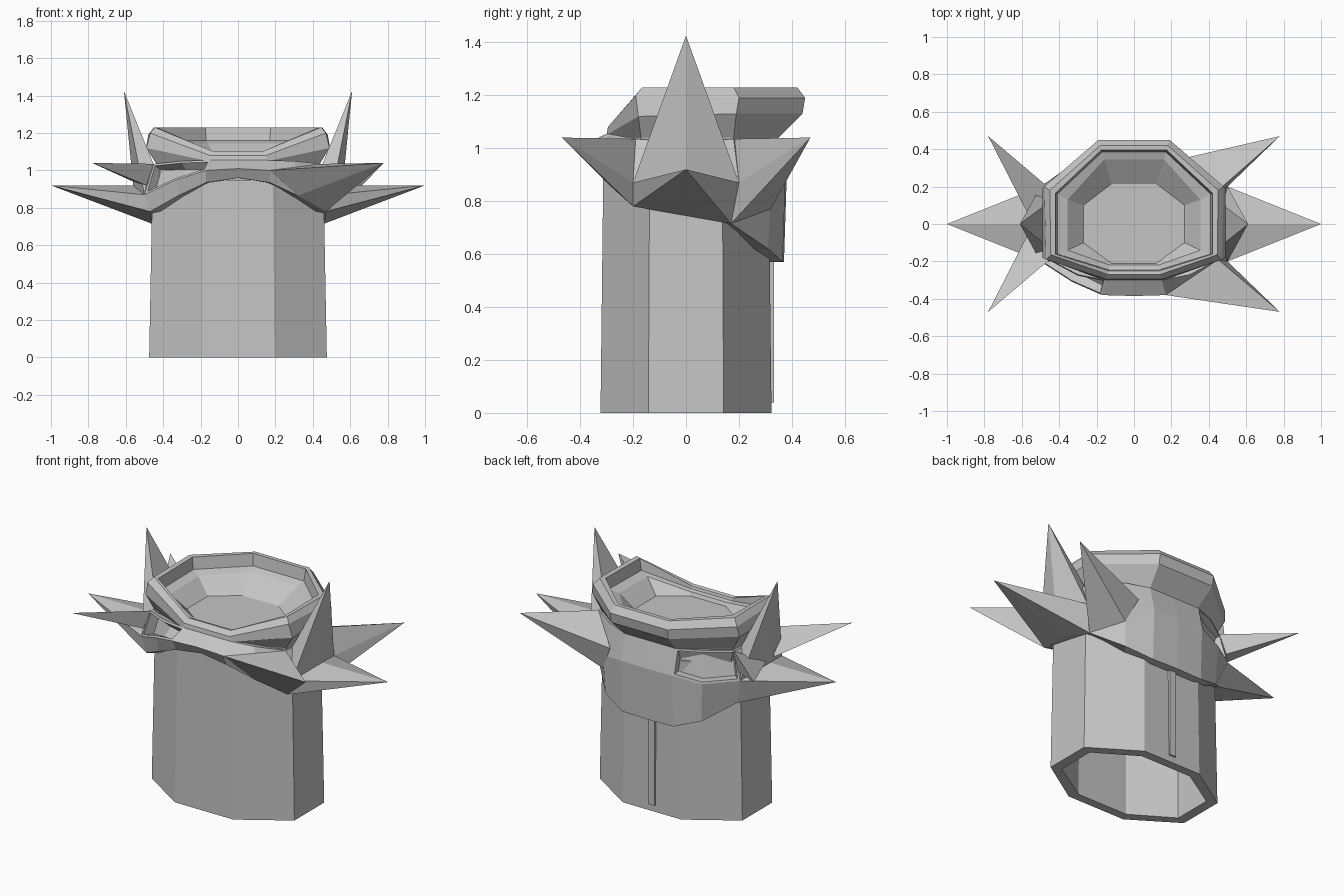
import bpy, bmesh

if "Cube" in bpy.data.objects:
    bpy.data.objects.remove(bpy.data.objects["Cube"])

grey = bpy.data.materials.new("plain grey")
grey.diffuse_color = (0.56, 0.56, 0.56, 1)
grey.use_nodes = True
grey.node_tree.nodes["Principled BSDF"].inputs["Base Color"].default_value = grey.diffuse_color


def finish(name, bm):
    bmesh.ops.recalc_face_normals(bm, faces=bm.faces)
    me = bpy.data.meshes.new(name)
    bm.to_mesh(me)
    bm.free()
    me.materials.append(grey)
    ob = bpy.data.objects.new(name, me)
    bpy.context.collection.objects.link(ob)
    return ob


def loft(name, loops, caps=True, pockets=()):
    """Bridge closed loops; pockets holds (loop, segment) faces to sink inwards."""
    bm = bmesh.new()
    rows = [[bm.verts.new(p) for p in lp] for lp in loops]
    n = len(rows[0])
    sunk = []
    for i in range(len(rows) - 1):
        for j in range(n):
            k = (j + 1) % n
            f = bm.faces.new((rows[i][j], rows[i][k], rows[i + 1][k], rows[i + 1][j]))
            if (i, j) in pockets:
                sunk.append(f)
    if caps:
        bm.faces.new(rows[0])
        bm.faces.new(rows[-1])
    bmesh.ops.recalc_face_normals(bm, faces=bm.faces)
    if sunk:
        bmesh.ops.inset_region(bm, faces=sunk, thickness=.012, use_even_offset=True)
        bmesh.ops.inset_region(bm, faces=sunk, thickness=.01, depth=-.05, use_even_offset=True)
    return finish(name, bm)


def mirror(half):
    """Close a right-hand half loop by mirroring it in x."""
    return half + [(-x, y, z) for x, y, z in reversed(half) if abs(x) > 1e-6]


def spike(name, tip, base):
    bm = bmesh.new()
    vs = [bm.verts.new(p) for p in [tip] + base]
    res = bmesh.ops.convex_hull(bm, input=vs)
    junk = [v for v in res["geom_interior"] if isinstance(v, bmesh.types.BMVert)]
    bmesh.ops.delete(bm, geom=junk, context='VERTS')
    return finish(name, bm)


# Hollow octagonal body, open at the bottom
def octagon(x, y, z):
    return mirror([(x * .41, -y, z), (x, -y * .44, z), (x, y * .44, z), (x * .41, y, z)])


loft("body_tube", [octagon(.40, .26, .92), octagon(.415, .27, 0),
                   octagon(.475, .323, 0), octagon(.457, .312, .95)])

# Thin strip down the back
loft("back_strip", [[(x, y, z) for x, y in ((-.022, .30), (.022, .30), (.022, .332), (-.022, .332))]
                    for z in (.04, .62)])

# Wavy collar band, high at the front and low at the back
low = [(0, -.35, .96), (.17, -.35, .935), (.32, -.295, .865), (.47, -.2, .78), (.5, 0, .755),
       (.46, .17, .715), (.32, .31, .62), (.17, .365, .57), (0, .37, .57)]
mid = [(0, -.385, 1.01), (.17, -.38, 1.0), (.33, -.31, .95), (.5, -.2, .87), (.56, 0, .92),
       (.5, .2, .87), (.33, .32, .85), (.17, .375, .88), (0, .38, .88)]
top = [(0, -.3, 1.055), (.15, -.3, 1.055), (.3, -.27, 1.05), (.45, -.19, 1.035), (.46, 0, 1.02),
       (.46, .18, 1.035), (.3, .29, 1.035), (.17, .34, 1.03), (0, .34, 1.03)]
hem = [(x * .88, y * .82, z) for x, y, z in low]
lip = [(x * .85, y * .85, z - .01) for x, y, z in top]
# the left side has two sunken pockets instead of broad spikes
loft("collar_band", [mirror(l) for l in (hem, low, mid, top, lip)], caps=False,
     pockets={(2, 9), (2, 10), (2, 13), (2, 14)})

# Rolled neck ring with a stepped bowl inside, dipping at the front
ring = [
    [(.15, -.26, .95), (.42, -.16, .95), (.42, .17, .95), (.17, .30, .95)],
    [(.15, -.27, 1.03), (.44, -.17, 1.04), (.44, .18, 1.04), (.17, .34, 1.03)],
    [(.16, -.30, 1.05), (.49, -.18, 1.12), (.49, .19, 1.13), (.19, .44, 1.13)],
    [(.15, -.295, 1.08), (.47, -.19, 1.2), (.48, .2, 1.19), (.19, .45, 1.19)],
    [(.14, -.27, 1.105), (.445, -.165, 1.23), (.45, .18, 1.23), (.18, .42, 1.23)],
    [(.135, -.25, 1.10), (.42, -.16, 1.225), (.42, .165, 1.23), (.175, .395, 1.23)],
    [(.135, -.245, 1.085), (.41, -.16, 1.155), (.41, .16, 1.16), (.17, .385, 1.16)],
    [(.13, -.22, 1.08), (.355, -.14, 1.14), (.355, .13, 1.145), (.16, .345, 1.145)],
    [(.12, -.21, 1.06), (.27, -.1, 1.06), (.27, .1, 1.06), (.12, .215, 1.06)],
]
loft("neck_ring", [mirror(l) for l in ring])

# Side and upright spikes on both sides
for s, side in ((1, "right"), (-1, "left")):
    spike("side_spike_" + side, (s, 0, .92),
          [(s * x, y, z) for x, y, z in ((.47, -.2, .78), (.5, -.2, .87), (.5, 0, .755), (.56, 0, .92),
                                         (.5, .2, .87), (.46, .17, .715))])
    spike("upright_spike_" + side, (s * .61, 0, 1.425),
          [(s * x, y, z) for x, y, z in ((.5, -.2, .87), (.56, 0, .92), (.5, .2, .87),
                                         (.45, -.13, 1.03), (.45, .12, 1.03))])

# Broad diagonal spikes on the right
spike("front_spike_right", (.78, -.47, 1.04),
      [(.5, -.2, .87), (.47, -.2, .78), (.32, -.295, .865), (.17, -.38, 1.0), (.45, -.19, 1.035)])
spike("back_spike_right", (.78, .47, 1.04),
      [(.5, .2, .87), (.46, .17, .715), (.33, .32, .77), (.26, .35, .92), (.45, .18, 1.035)])

# Narrow diagonal spikes on the left
for s, end in ((-1, "front"), (1, "back")):
    spike(end + "_spike_left", (-.78, s * .47, 1.04),
          [(-.56, s * .04, .94), (-.49, s * .2, .92), (-.45, s * .19, 1.035)])
